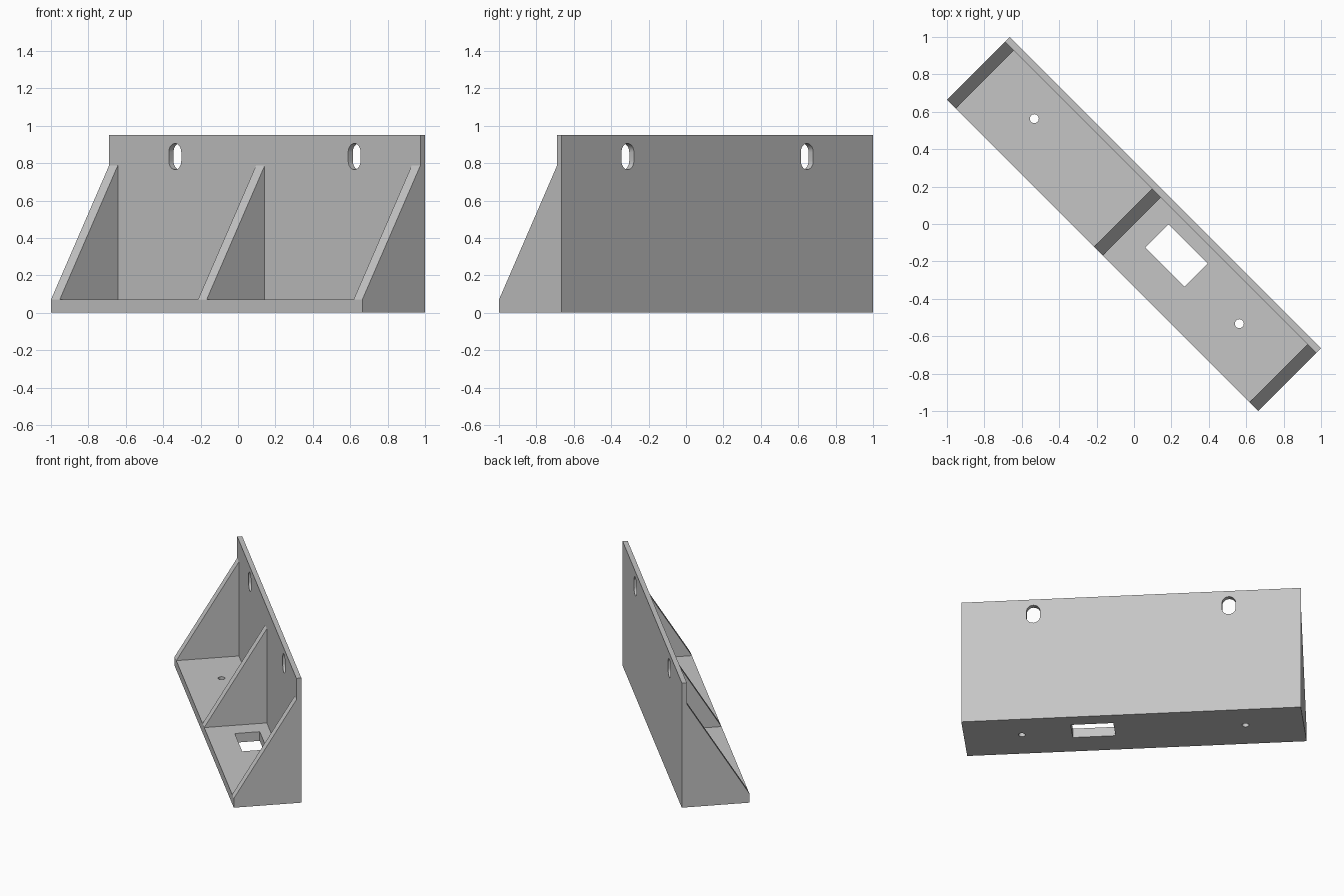
import bpy, bmesh, math
from mathutils import Matrix

if "Cube" in bpy.data.objects:
    bpy.data.objects.remove(bpy.data.objects["Cube"])

L, D = 1.177, 0.237          # half length, half depth
TOP, RIB_TOP, BASE = 0.95, 0.787, 0.07
PLATE_V, RIB = 0.202, 0.066  # inner face of back plate, rib thickness

grey = bpy.data.materials.new("light grey")
grey.diffuse_color = (0.56, 0.56, 0.56, 1)
grey.use_nodes = True
grey.node_tree.nodes["Principled BSDF"].inputs["Base Color"].default_value = grey.diffuse_color


def prism(name, points, push):
    """Closed solid from a 3D outline extruded along a vector."""
    bm = bmesh.new()
    face = bm.faces.new([bm.verts.new(p) for p in points])
    geom = bmesh.ops.extrude_face_region(bm, geom=[face])["geom"]
    verts = [g for g in geom if isinstance(g, bmesh.types.BMVert)]
    bmesh.ops.translate(bm, verts=verts, vec=push)
    bmesh.ops.recalc_face_normals(bm, faces=bm.faces[:])
    mesh = bpy.data.meshes.new(name)
    bm.to_mesh(mesh)
    bm.free()
    mesh.materials.append(grey)
    obj = bpy.data.objects.new(name, mesh)
    bpy.context.collection.objects.link(obj)
    return obj


def rect(u0, u1, v0, v1, z):
    return [(u0, v0, z), (u1, v0, z), (u1, v1, z), (u0, v1, z)]


# Full-length bracket section: base, sloped rib line, tall back plate
profile = [(-D, 0), (D, 0), (D, TOP), (PLATE_V, TOP), (PLATE_V, RIB_TOP), (-D, BASE)]
bracket = prism("shelf_bracket", [(-L, v, z) for v, z in profile], (2 * L, 0, 0))

cutters = []
# Two bays, leaving end ribs and a middle rib
for u0, u1 in ((-L + RIB, -RIB), (0, L - RIB)):
    cutters.append(prism("bay_cutter", rect(u0, u1, -1, PLATE_V, BASE), (0, 0, 2)))

# Rectangular opening in the base
cutters.append(prism("window_cutter", rect(0.132, 0.428, -0.046, 0.129, -0.5), (0, 0, 0.56 + 0.1)))

for side in (-1, 1):
    # Round screw hole in the base
    ring = [(side * 0.775 + 0.024 * math.cos(a), 0.021 + 0.024 * math.sin(a), -0.5)
            for a in (math.tau * i / 32 for i in range(32))]
    cutters.append(prism("screw_hole_cutter", ring, (0, 0, 0.66)))
    # Upright rounded slot in the back plate
    r, half = 0.047, 0.023
    slot = []
    for i in range(34):
        a = math.pi * (i if i < 17 else i - 1) / 16
        dz = half if i < 17 else -half
        slot.append((side * 0.678 + r * math.cos(a), 0.1, 0.835 + dz + r * math.sin(a)))
    cutters.append(prism("slot_cutter", slot, (0, 0.4, 0)))

for c in cutters:
    mod = bracket.modifiers.new(c.name, "BOOLEAN")
    mod.operation, mod.solver, mod.object = "DIFFERENCE", "EXACT", c

# Bake the cuts and remove the cutters
bpy.context.view_layer.update()
deps = bpy.context.evaluated_depsgraph_get()
mesh = bpy.data.meshes.new_from_object(bracket.evaluated_get(deps))
bracket.modifiers.clear()
bracket.data = mesh
for c in cutters:
    bpy.data.objects.remove(c)

# Turn the bracket onto the diagonal
mesh.transform(Matrix.Rotation(-math.pi / 4, 4, "Z"))

bpy.context.view_layer.objects.active = bracket
bracket.select_set(True)
bpy.ops.object.shade_smooth_by_angle(angle=math.radians(30))
